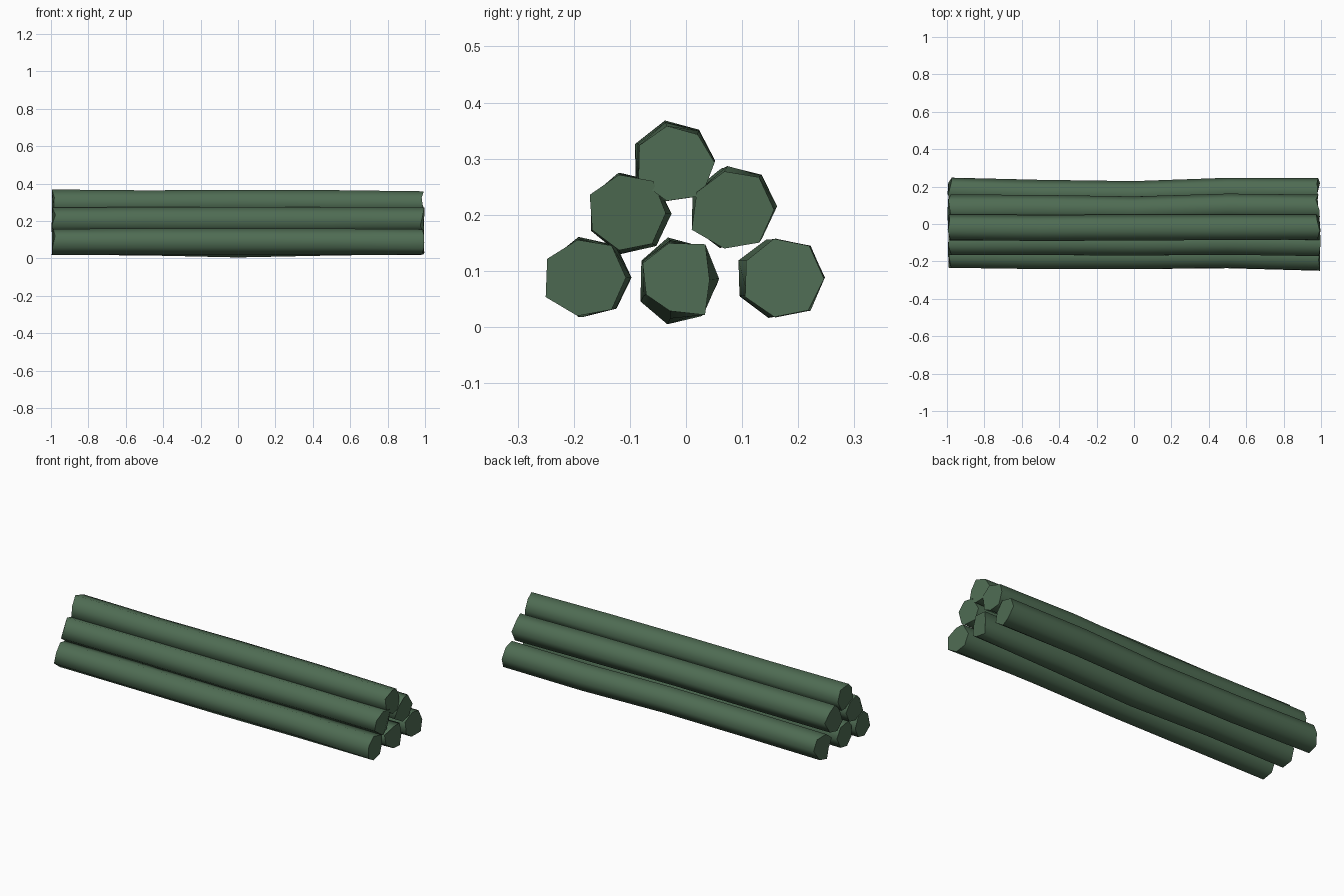
import bpy, bmesh, math, random

if "Cube" in bpy.data.objects:
    bpy.data.objects.remove(bpy.data.objects["Cube"])

random.seed(4)

mat = bpy.data.materials.new("moss green")
mat.diffuse_color = (0.078, 0.150, 0.087, 1)
mat.use_nodes = True
mat.node_tree.nodes["Principled BSDF"].inputs["Base Color"].default_value = mat.diffuse_color

SIDES = 7
XS = (-0.985, -0.5, 0.0, 0.5, 0.985)
R = 0.072


def log(name, cy, cz, end_radii, bend):
    """Slightly bent seven-sided log along x; end_radii shape the right end."""
    bm = bmesh.new()
    rings = []
    for i, x in enumerate(XS):
        dy, dz = bend[i] if i < len(bend) else (0, 0)
        ring = []
        for k in range(SIDES):
            a = 2 * math.pi * k / SIDES
            last = i == len(XS) - 1
            r = end_radii[k] / 1000 if last else R + random.uniform(-0.002, 0.002)
            # ragged saw cut at both ends
            jx = random.uniform(-0.012, 0.012) if i in (0, len(XS) - 1) else 0
            ring.append(bm.verts.new((x + jx, cy + dy + r * math.cos(a),
                                      max(0.0, cz + dz + r * math.sin(a)))))
        rings.append(ring)
    # bark sides, smooth
    for a, b in zip(rings, rings[1:]):
        for k in range(SIDES):
            n = (k + 1) % SIDES
            bm.faces.new((a[k], a[n], b[n], b[k])).smooth = True
    # flat cut ends
    for ring in (rings[0], rings[-1]):
        f = bm.faces.new(ring)
        f.smooth = False
        for e in f.edges:
            e.smooth = False
    bmesh.ops.recalc_face_normals(bm, faces=bm.faces[:])
    me = bpy.data.meshes.new(name)
    bm.to_mesh(me)
    bm.free()
    me.materials.append(mat)
    bpy.context.collection.objects.link(bpy.data.objects.new(name, me))


# bottom row
log("bottom_front_log", -0.178, 0.088, (71, 73, 69, 77, 80, 70, 73),
    ((0.010, 0.000), (0.003, 0.001), (0.003, 0.000), (0.008, 0.001)))
log("bottom_middle_log", -0.016, 0.084, (58, 81, 67, 68, 61, 57, 80),
    ((0.000, 0.004), (0.003, 0.003), (-0.001, -0.008), (0.004, 0.002)))
log("bottom_back_log", 0.173, 0.086, (73, 75, 73, 73, 75, 70, 72),
    ((0.003, 0.002), (-0.010, 0.000), (-0.014, 0.001), (0.003, 0.001)))
# middle row
log("middle_front_log", -0.104, 0.203, (68, 73, 70, 75, 70, 68, 70),
    ((0.003, -0.001), (0.004, 0.000), (0.000, 0.000), (0.005, -0.001)))
log("middle_back_log", 0.084, 0.209, (73, 74, 70, 72, 82, 71, 75),
    ((0.000, 0.004), (-0.002, 0.003), (-0.008, 0.000), (0.006, 0.006)))
# top log
log("top_log", -0.019, 0.293, (70, 64, 67, 71, 73, 70, 76),
    ((-0.002, 0.003), (-0.006, 0.001), (-0.004, 0.004), (-0.002, 0.002)))
